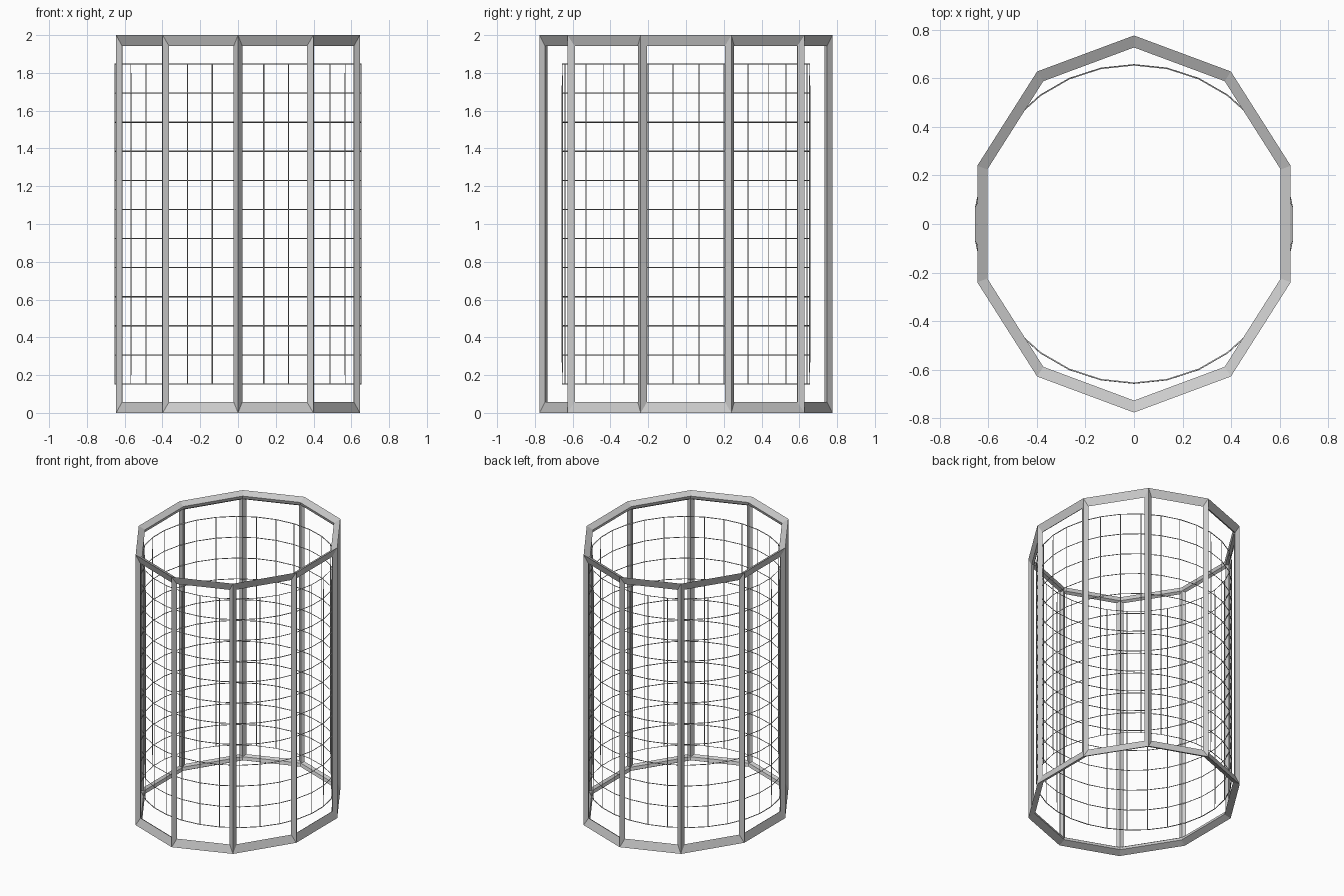
import bpy, bmesh, math
from mathutils import Matrix

if "Cube" in bpy.data.objects:
    bpy.data.objects.remove(bpy.data.objects["Cube"])


def wire_drum(name, sides, rows, radius, height, turn, thickness):
    """Capped drum cut into rows, then turned into bars along its edges."""
    bm = bmesh.new()
    bmesh.ops.create_cone(bm, cap_ends=True, segments=sides, radius1=radius,
                          radius2=radius, depth=height,
                          matrix=Matrix.Rotation(turn, 4, 'Z'))
    for i in range(1, rows):
        z = -height / 2 + height * i / rows
        bmesh.ops.bisect_plane(bm, geom=bm.verts[:] + bm.edges[:] + bm.faces[:],
                               plane_co=(0, 0, z), plane_no=(0, 0, 1))
    # turn so that one vertex points exactly along +y
    v = max(bm.verts, key=lambda p: p.co.y)
    fix = math.atan2(v.co.x, v.co.y)
    bmesh.ops.rotate(bm, verts=bm.verts, matrix=Matrix.Rotation(fix, 3, 'Z'))
    mesh = bpy.data.meshes.new(name)
    bm.to_mesh(mesh)
    bm.free()
    obj = bpy.data.objects.new(name, mesh)
    bpy.context.collection.objects.link(obj)
    mod = obj.modifiers.new("bars", 'WIREFRAME')
    mod.thickness = thickness
    mod.offset = 0
    mod.use_even_offset = True
    mod.use_replace = True
    bpy.context.view_layer.objects.active = obj
    obj.select_set(True)
    bpy.ops.object.modifier_apply(modifier=mod.name)
    obj.select_set(False)
    obj.location.z = 1
    return obj


# Outer ten-sided frame, stretched to its overall size
frame = wire_drum("outer_frame", 10, 1, 1.0, 2.0, 0, 0.072)
bpy.context.view_layer.update()
frame.scale = [s / d for s, d in zip((1.29, 1.552, 2.0), frame.dimensions)]

# Inner cylindrical wire mesh
wire_drum("wire_mesh", 30, 11, 0.655, 1.694, 0, 0.006)
